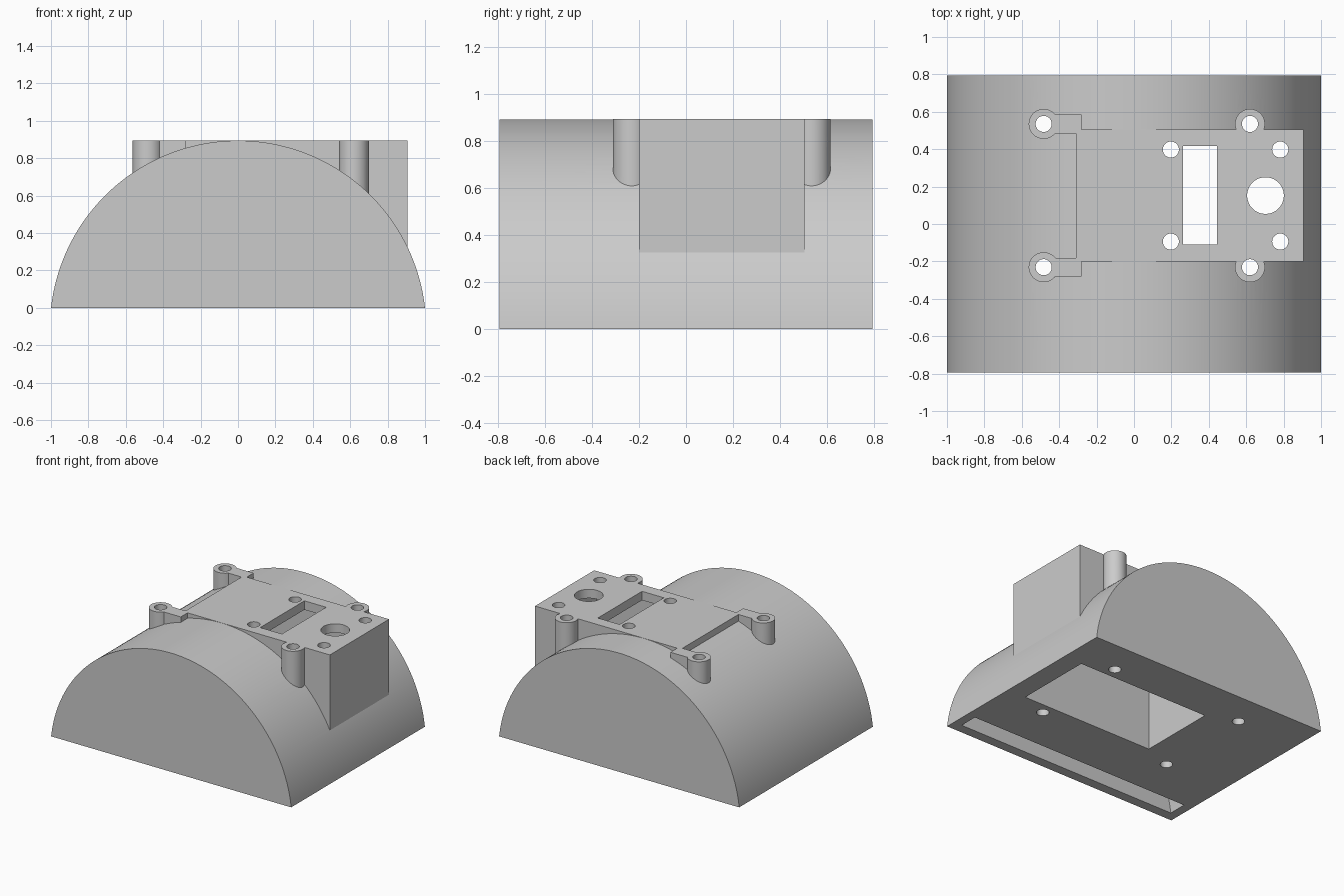
import bpy
import math

old = bpy.data.objects.get("Cube")
if old:
    bpy.data.objects.remove(old, do_unlink=True)

TOP = 0.895            # height of the flat mounting deck
CENTRE_Z = -0.112      # axis of the rounded shell
OUTER_R = 1.006
INNER_R = 0.939

grey = bpy.data.materials.new("plain grey")
grey.use_nodes = True
grey.diffuse_color = (0.6, 0.6, 0.6, 1)
grey.node_tree.nodes["Principled BSDF"].inputs["Base Color"].default_value = (0.6, 0.6, 0.6, 1)


def make(name, verts, faces):
    mesh = bpy.data.meshes.new(name)
    mesh.from_pydata(verts, [], faces)
    mesh.materials.append(grey)
    obj = bpy.data.objects.new(name, mesh)
    bpy.context.collection.objects.link(obj)
    return obj


def prism(name, outline, place, low, high):
    """Extrude a counter-clockwise outline; place(u, v, t) gives the point."""
    n = len(outline)
    verts = [place(u, v, t) for t in (low, high) for u, v in outline]
    faces = [tuple(reversed(range(n))), tuple(range(n, 2 * n))]
    faces += [(i, (i + 1) % n, n + (i + 1) % n, n + i) for i in range(n)]
    return make(name, verts, faces)


def upright(u, v, t):
    return (u, v, t)


def box(name, x0, x1, y0, y1, z0, z1):
    return prism(name, [(x0, y0), (x1, y0), (x1, y1), (x0, y1)], upright, z0, z1)


def rod(name, x, y, r, z0, z1, sides=64):
    ring = [(x + r * math.cos(math.tau * i / sides), y + r * math.sin(math.tau * i / sides))
            for i in range(sides)]
    return prism(name, ring, upright, z0, z1)


def arch(name, r, y0, y1, floor, steps=96):
    """Circular segment above the given floor height, extruded along y."""
    start = math.asin((floor - CENTRE_Z) / r)
    sweep = math.pi - 2 * start
    arc = [(r * math.cos(start + sweep * i / steps),
            CENTRE_Z + r * math.sin(start + sweep * i / steps)) for i in range(steps + 1)]
    return prism(name, arc, lambda u, v, t: (u, -t, v), -y1, -y0)


def combine(target, tool, operation):
    mod = target.modifiers.new(operation.lower(), "BOOLEAN")
    mod.operation = operation
    mod.solver = "EXACT"
    mod.object = tool
    bpy.context.view_layer.objects.active = target
    bpy.ops.object.modifier_apply(modifier=mod.name)
    bpy.data.objects.remove(tool, do_unlink=True)


# Rounded shell
body = arch("rounded_mount_body", OUTER_R, -0.795, 0.795, 0.0)

# Raised deck with the box end
MID_Y = 0.152
combine(body, box("deck", -0.31, 0.905, -0.2, 0.504, 0.15, TOP), "UNION")

# Corner posts, and arms joining the left pair to the deck
posts = [(x, MID_Y + s * 0.383) for x in (-0.483, 0.62) for s in (-1, 1)]
for x, y in posts:
    combine(body, rod("post", x, y, 0.08, 0.3, TOP), "UNION")
for s in (-1, 1):
    y = MID_Y + s * 0.383
    combine(body, box("arm", -0.46, -0.28, y - 0.05, y + 0.05, 0.5, TOP), "UNION")

# Inner chamber and arched slot, both open underneath
combine(body, box("chamber", -0.255, 0.847, -0.147, 0.449, -0.1, 0.828), "DIFFERENCE")
combine(body, arch("arched_slot", INNER_R, -0.72, -0.58, -0.05), "DIFFERENCE")

# Deck openings
combine(body, box("window", 0.262, 0.443, -0.11, 0.416, 0.7, 1), "DIFFERENCE")
combine(body, rod("large_hole", 0.703, MID_Y, 0.098, 0.7, 1), "DIFFERENCE")
for x in (0.197, 0.782):
    for s in (-1, 1):
        combine(body, rod("small_hole", x, MID_Y + s * 0.246, 0.043, 0.7, 1), "DIFFERENCE")

# Bolt holes run right through the posts and body
for x, y in posts:
    combine(body, rod("bolt_hole", x, y, 0.043, -0.1, 1), "DIFFERENCE")

# One colour, smooth curves with crisp edges
body.data.materials.clear()
body.data.materials.append(grey)
for face in body.data.polygons:
    face.material_index = 0
bpy.ops.object.select_all(action="DESELECT")
body.select_set(True)
bpy.context.view_layer.objects.active = body
bpy.ops.object.shade_smooth_by_angle(angle=math.radians(8))
